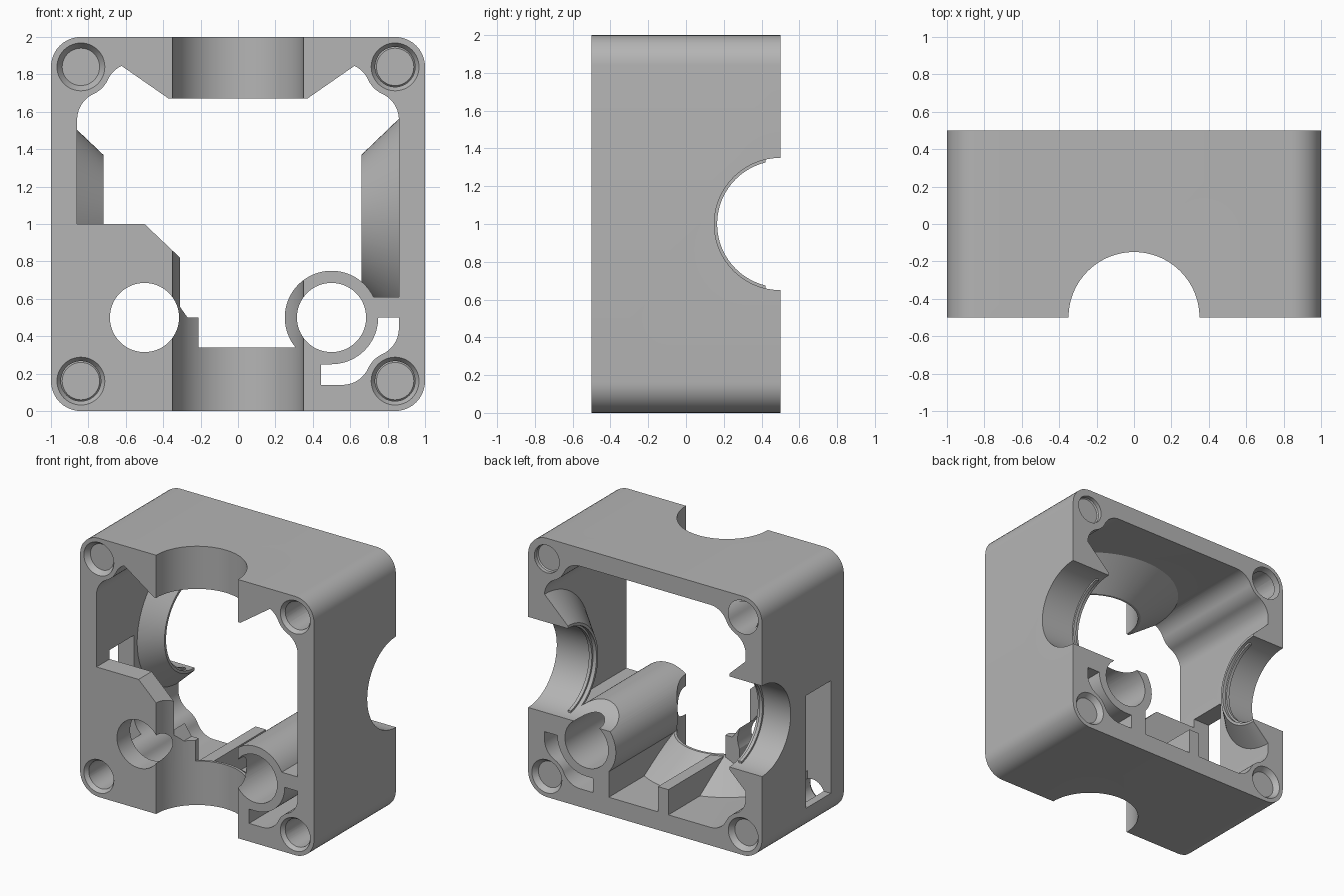
import bpy, bmesh, math
from mathutils import Matrix, Vector

if "Cube" in bpy.data.objects:
    bpy.data.objects.remove(bpy.data.objects["Cube"])

grey = bpy.data.materials.new("plain_grey")
grey.diffuse_color = (0.46, 0.46, 0.46, 1)
grey.use_nodes = True
grey.node_tree.nodes["Principled BSDF"].inputs["Base Color"].default_value = grey.diffuse_color


def finish(name, bm):
    bmesh.ops.recalc_face_normals(bm, faces=bm.faces)
    me = bpy.data.meshes.new(name)
    bm.to_mesh(me)
    bm.free()
    me.materials.append(grey)
    ob = bpy.data.objects.new(name, me)
    bpy.context.collection.objects.link(ob)
    return ob


def prism(name, pts, y0=-0.6, y1=0.6):
    """Extrude an (x, z) outline along y."""
    bm = bmesh.new()
    f = bm.faces.new([bm.verts.new((x, y0, z)) for x, z in pts])
    g = bmesh.ops.extrude_face_region(bm, geom=[f])
    vs = [v for v in g["geom"] if isinstance(v, bmesh.types.BMVert)]
    bmesh.ops.translate(bm, vec=(0, y1 - y0, 0), verts=vs)
    return finish(name, bm)


def box(name, x0, x1, y0, y1, z0, z1):
    return prism(name, [(x0, z0), (x1, z0), (x1, z1), (x0, z1)], y0, y1)


def cone(name, p0, p1, r0, r1, seg=96):
    """Cylinder or frustum from p0 (radius r0) to p1 (radius r1)."""
    p0, p1 = Vector(p0), Vector(p1)
    d = p1 - p0
    m = Matrix.Translation((p0 + p1) / 2) @ d.to_track_quat("Z", "Y").to_matrix().to_4x4()
    bm = bmesh.new()
    bmesh.ops.create_cone(bm, cap_ends=True, segments=seg, radius1=r0, radius2=r1,
                          depth=d.length, matrix=m)
    return finish(name, bm)


def arc(cx, cz, r, a0, a1, n=10):
    return [(cx + r * math.cos(math.radians(a0 + (a1 - a0) * i / n)),
             cz + r * math.sin(math.radians(a0 + (a1 - a0) * i / n))) for i in range(n + 1)]


def combine(target, other, op):
    """Apply a boolean and discard the helper."""
    mod = target.modifiers.new("bool", "BOOLEAN")
    mod.operation, mod.object, mod.solver = op, other, "EXACT"
    bpy.context.view_layer.objects.active = target
    bpy.ops.object.modifier_apply(modifier=mod.name)
    bpy.data.objects.remove(other, do_unlink=True)


def add(target, other):
    combine(target, other, "UNION")


def cut(target, other):
    combine(target, other, "DIFFERENCE")


def block_outline(r=0.16):
    c = 1 - r
    return (arc(c, 1 + c, r, 0, 90) + arc(-c, 1 + c, r, 90, 180)
            + arc(-c, 1 - c, r, 180, 270) + arc(c, 1 - c, r, 270, 360))


def inner_corner():
    """S-shaped wall around one screw hole, relative to the block centre."""
    c, rb, rf, w = 0.84, 0.16, 0.15, 0.86
    u = w - rf
    v = c - math.sqrt((rb + rf) ** 2 - (c - u) ** 2)
    a = math.degrees(math.atan2(c - v, c - u))
    return (arc(u, v, rf, 0, a) + arc(c, c, rb, 180 + a, 270 - a)[1:-1]
            + arc(v, u, rf, 90 - a, 90))


# housing shell with screw-boss corners
housing = prism("housing", block_outline(), -0.5, 0.5)
q = inner_corner()
cavity = (q + [(-x, z) for x, z in reversed(q)] + [(-x, -z) for x, z in q]
          + [(x, -z) for x, z in reversed(q)])
cut(housing, prism("cavity", [(x, z + 1) for x, z in cavity]))

# conical bosses around the four round openings
add(housing, cone("top_boss", (0, -0.5, 1.67), (0, -0.5, 1.92), 0.37, 0.73))
add(housing, cone("bottom_boss", (0, -0.5, 0.34), (0, -0.5, 0.08), 0.37, 0.73))
add(housing, cone("right_boss", (0.66, 0.5, 1), (0.92, 0.5, 1), 0.37, 0.62))
add(housing, cone("left_boss", (-0.72, 0.5, 1), (-0.92, 0.5, 1), 0.37, 0.56))

# front plate, small step beside it and floor rib
add(housing, prism("front_plate", [(-0.92, 0.08), (-0.92, 1), (-0.5, 1), (-0.31, 0.82),
                                   (-0.305, 0.08)], -0.6, -0.34))
add(housing, prism("step", [(-0.33, 0.07), (-0.33, 0.585), (-0.27, 0.5), (-0.21, 0.5),
                            (-0.21, 0.07)], -0.45, -0.18))
add(housing, box("rib", -0.2, -0.11, -0.25, 0.55, 0.06, 0.335))

# bearing tube and its web
add(housing, cone("tube", (0.5, -0.6, 0.5), (0.5, 0.6, 0.5), 0.25, 0.25))
add(housing, box("web_low", 0.31, 0.9, -0.57, 0.57, 0.05, 0.5))
add(housing, box("web_high", 0.55, 0.91, -0.58, 0.58, 0.45, 0.61))

# trim everything to the outer block
combine(housing, prism("trim", block_outline(), -0.5, 0.5), "INTERSECT")

# round openings through the block
cut(housing, cone("vertical_opening", (0, -0.5, -0.2), (0, -0.5, 2.2), 0.35, 0.35, 128))
cut(housing, cone("cross_opening", (-1.2, 0.5, 1), (1.2, 0.5, 1), 0.35, 0.35, 128))
for x in (-0.5, 0.5):
    cut(housing, cone("bore", (x, -0.7, 0.5), (x, 0.7, 0.5), 0.185, 0.185, 64))

# curved slot beside the tube
slot = ([(0.86, 0.5)] + arc(0.71, 0.441, 0.15, 0, -65) + arc(0.84, 0.16, 0.16, 115, 155)[1:-1]
        + arc(0.559, 0.29, 0.15, -25, -90) + [(0.445, 0.14), (0.445, 0.25)]
        + arc(0.5, 0.5, 0.25, -90, 0))
cut(housing, prism("slot", slot, -0.7, 0.7))

# window in the left wall
cut(housing, box("window", -1.1, -0.8, -0.34, -0.04, 0.2, 1.07))

# screw holes with eased rims
for x in (-0.84, 0.84):
    for z in (0.16, 1.84):
        cut(housing, cone("screw_hole", (x, -0.7, z), (x, 0.7, z), 0.107, 0.107, 48))
        for s in (-1, 1):
            cut(housing, cone("rim", (x, s * 0.51, z), (x, s * 0.46, z), 0.135, 0.1, 48))

# thin lips inside the side openings
for name, x in (("right_lip", 0.69), ("left_lip", -0.77)):
    lip = cone(name, (x, 0.5, 1), (x + 0.025, 0.5, 1), 0.36, 0.36, 128)
    cut(lip, cone("lip_bore", (x - 0.1, 0.5, 1), (x + 0.1, 0.5, 1), 0.335, 0.335, 128))
    cut(lip, box("lip_end", x - 0.2, x + 0.2, 0.42, 1.2, 0, 2))

# smooth curved walls, keep edges crisp
for ob in bpy.context.scene.objects:
    bpy.ops.object.select_all(action="DESELECT")
    ob.select_set(True)
    bpy.context.view_layer.objects.active = ob
    bpy.ops.object.shade_smooth_by_angle(angle=math.radians(25))
